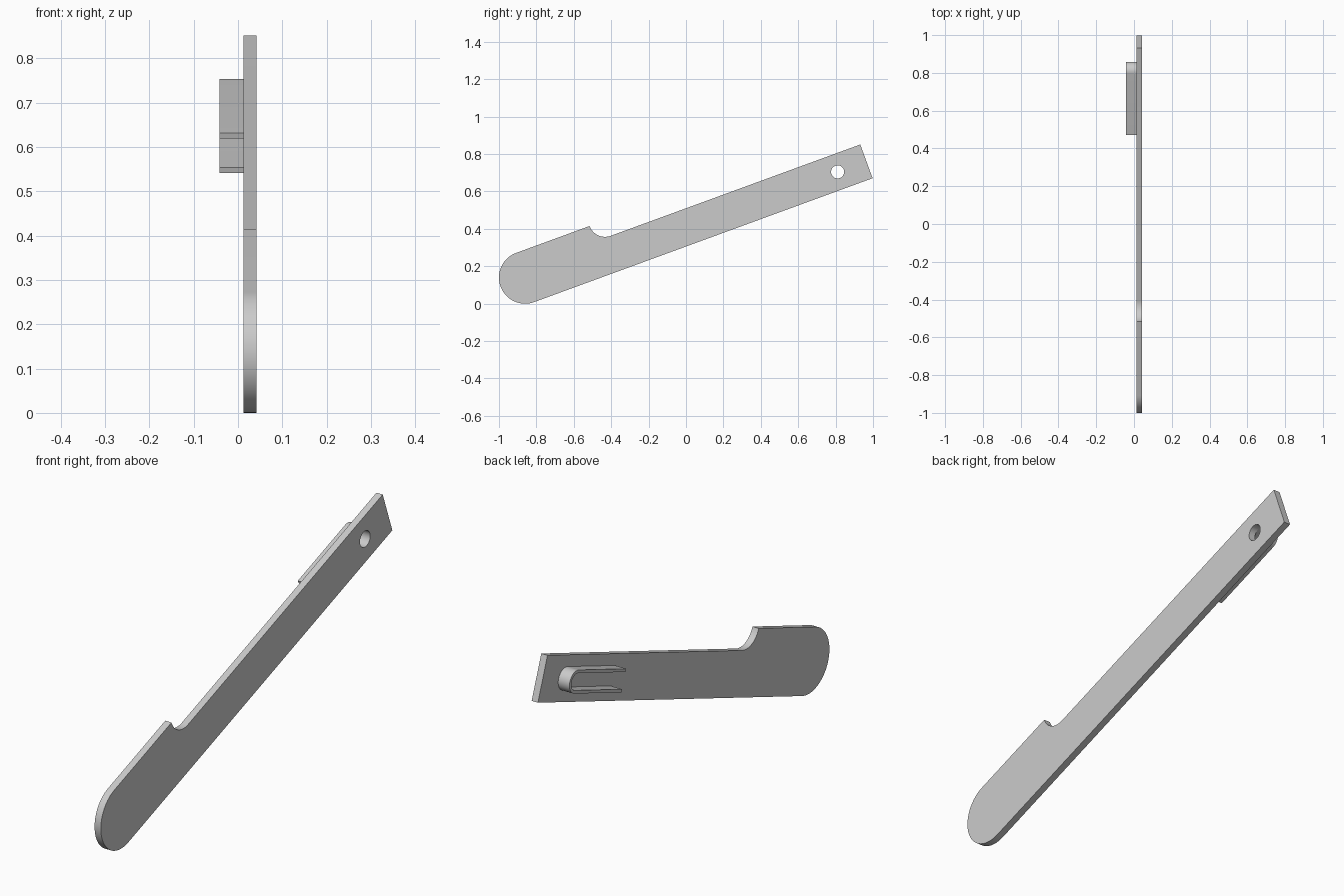
import bpy, bmesh
from math import sin, cos, radians, pi
from mathutils import Matrix, Vector

cube = bpy.data.objects.get("Cube")
if cube:
    bpy.data.objects.remove(cube, do_unlink=True)

# One plain grey for the whole part
grey = bpy.data.materials.new("light grey")
grey.use_nodes = True
grey.diffuse_color = (0.6, 0.6, 0.6, 1)
grey.node_tree.nodes["Principled BSDF"].inputs["Base Color"].default_value = (0.6, 0.6, 0.6, 1)

# Lever frame: u runs up along the bar, v across it, depth along world x
TILT = radians(20.1)
FRAME = Matrix(((0, 0, 1, 0),
                (cos(TILT), -sin(TILT), 0, -0.86),
                (sin(TILT), cos(TILT), 0, 0.14),
                (0, 0, 0, 1)))

HEAD_R = 0.14       # rounded handle end
LENGTH = 1.927      # handle centre to square end
BAR_TOP = 0.052     # upper edge of the narrow bar
STEP_U = 0.418      # where the handle steps down
PIVOT = (1.763, -0.044)


def arc(centre, radius, start, end, steps):
    """Points on an arc, angles in degrees."""
    angles = [radians(start + (end - start) * i / steps) for i in range(steps + 1)]
    return [(centre[0] + radius * cos(a), centre[1] + radius * sin(a)) for a in angles]


def plate(name, loops, x0, x1):
    """Extrude closed outlines (the first outer, the rest holes) from x0 to x1."""
    bm = bmesh.new()
    edges = []
    for loop in loops:
        vs = [bm.verts.new((u, v, x0)) for u, v in loop]
        edges += [bm.edges.new((a, b)) for a, b in zip(vs, vs[1:] + vs[:1])]
    bmesh.ops.triangle_fill(bm, edges=edges, use_beauty=True, use_dissolve=False,
                            normal=Vector((0, 0, 1)))
    grown = bmesh.ops.extrude_face_region(bm, geom=bm.faces[:], use_keep_orig=True)
    top = [g for g in grown["geom"] if isinstance(g, bmesh.types.BMVert)]
    bmesh.ops.translate(bm, verts=top, vec=(0, 0, x1 - x0))
    bmesh.ops.transform(bm, matrix=FRAME, verts=bm.verts[:])
    bmesh.ops.recalc_face_normals(bm, faces=bm.faces[:])
    mesh = bpy.data.meshes.new(name)
    bm.to_mesh(mesh)
    bm.free()
    mesh.materials.append(grey)
    obj = bpy.data.objects.new(name, mesh)
    bpy.context.collection.objects.link(obj)
    bpy.ops.object.select_all(action='DESELECT')
    obj.select_set(True)
    bpy.context.view_layer.objects.active = obj
    bpy.ops.object.shade_smooth_by_angle(angle=radians(30))
    return obj


# Flat lever: round handle, scooped step, straight bar with a pivot hole
scoop_r = HEAD_R - BAR_TOP
outline = arc((0, 0), HEAD_R, 90, 270, 40)
outline += [(LENGTH, -HEAD_R), (LENGTH, BAR_TOP)]
outline += arc((STEP_U + scoop_r, HEAD_R), scoop_r, 270, 180, 20)
hole = arc(PIVOT, 0.035, 0, 360, 40)[:-1]
plate("lever", [outline, hole], 0.012, 0.042)

# U-shaped rib standing on the left-hand... inner side, wrapped round the pivot
LEG = 0.345
outer_r, inner_r = 0.048, 0.035
leg_end = PIVOT[0] - LEG
rib = [(leg_end, PIVOT[1] - outer_r)]
rib += arc(PIVOT, outer_r, -90, 90, 28)
rib += [(leg_end, PIVOT[1] + outer_r), (leg_end, PIVOT[1] + inner_r)]
rib += arc(PIVOT, inner_r, 90, -90, 28)
rib += [(leg_end, PIVOT[1] - inner_r)]
plate("u_shaped_rib", [rib], -0.042, 0.012)
